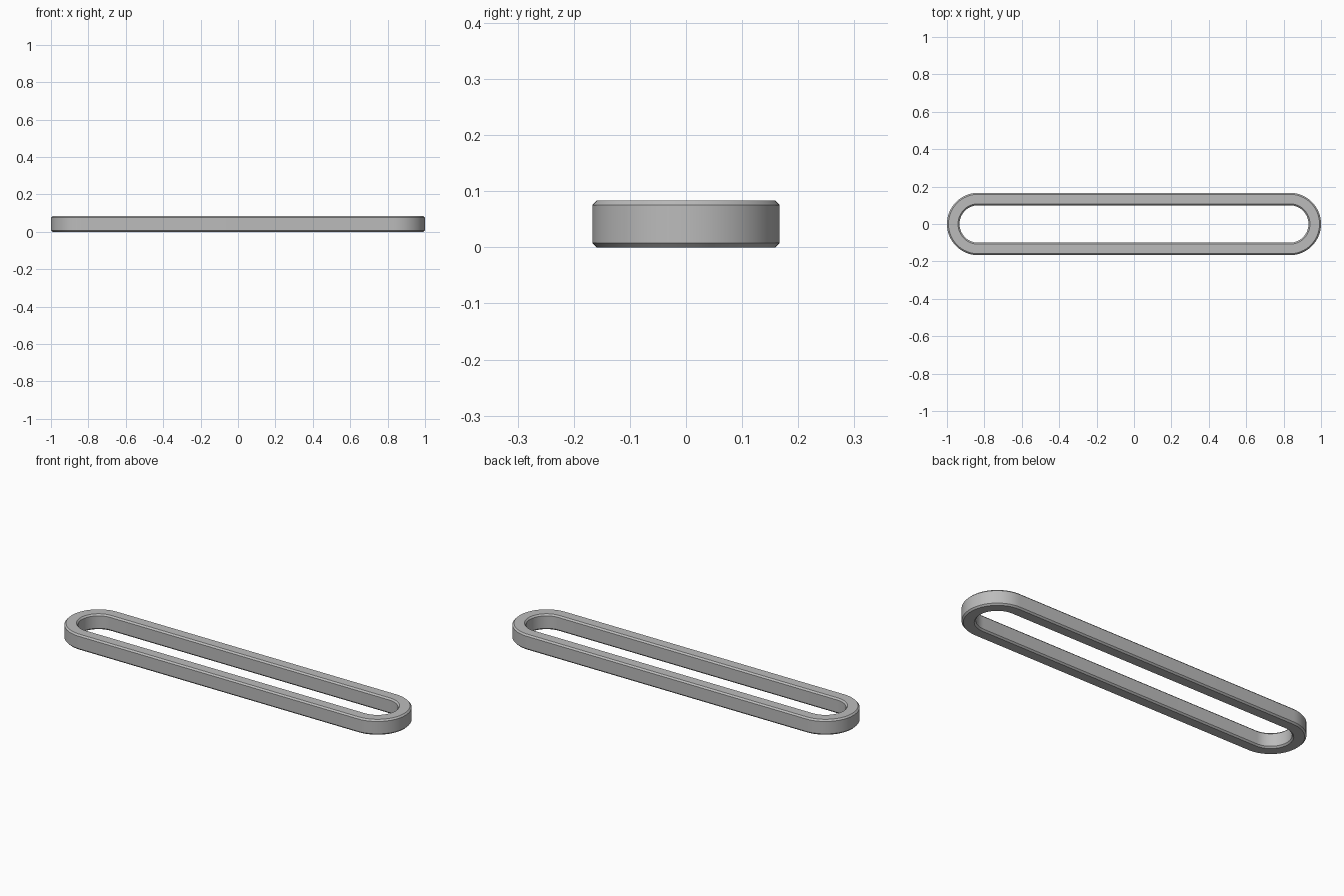
import bpy, bmesh, math

cube = bpy.data.objects.get("Cube")
if cube:
    bpy.data.objects.remove(cube, do_unlink=True)

OUTER, INNER, HEIGHT, BEVEL = 0.167, 0.1, 0.083, 0.008
STRAIGHT = 1 - OUTER   # centre of each rounded end
STEPS = 32             # segments per rounded end

grey = bpy.data.materials.new("Plain grey")
grey.use_nodes = True
colour = (0.5, 0.5, 0.5, 1)
grey.diffuse_color = colour
grey.node_tree.nodes["Principled BSDF"].inputs["Base Color"].default_value = colour

# Chamfered cross-section as (radius, height)
section = [(OUTER - BEVEL, 0), (OUTER, BEVEL), (OUTER, HEIGHT - BEVEL),
           (OUTER - BEVEL, HEIGHT), (INNER + BEVEL, HEIGHT),
           (INNER, HEIGHT - BEVEL), (INNER, BEVEL), (INNER + BEVEL, 0)]

# Sweep the section around two half circles joined by straight sides
bm = bmesh.new()
rings = []
for side in (1, -1):
    for i in range(STEPS + 1):
        a = math.pi * (i / STEPS - 0.5)
        rings.append([bm.verts.new((side * (STRAIGHT + r * math.cos(a)),
                                    side * r * math.sin(a), z))
                      for r, z in section])
for k, ring in enumerate(rings):
    following = rings[(k + 1) % len(rings)]
    for j in range(len(section)):
        n = (j + 1) % len(section)
        bm.faces.new((ring[j], following[j], following[n], ring[n]))
bmesh.ops.recalc_face_normals(bm, faces=bm.faces)

mesh = bpy.data.meshes.new("slot_ring")
bm.to_mesh(mesh)
bm.free()
mesh.materials.append(grey)
ring_object = bpy.data.objects.new("slot_ring", mesh)
bpy.context.collection.objects.link(ring_object)

# Smooth the rounded ends while keeping chamfer edges crisp
bpy.ops.object.select_all(action="DESELECT")
ring_object.select_set(True)
bpy.context.view_layer.objects.active = ring_object
bpy.ops.object.shade_smooth_by_angle(angle=math.radians(30))
